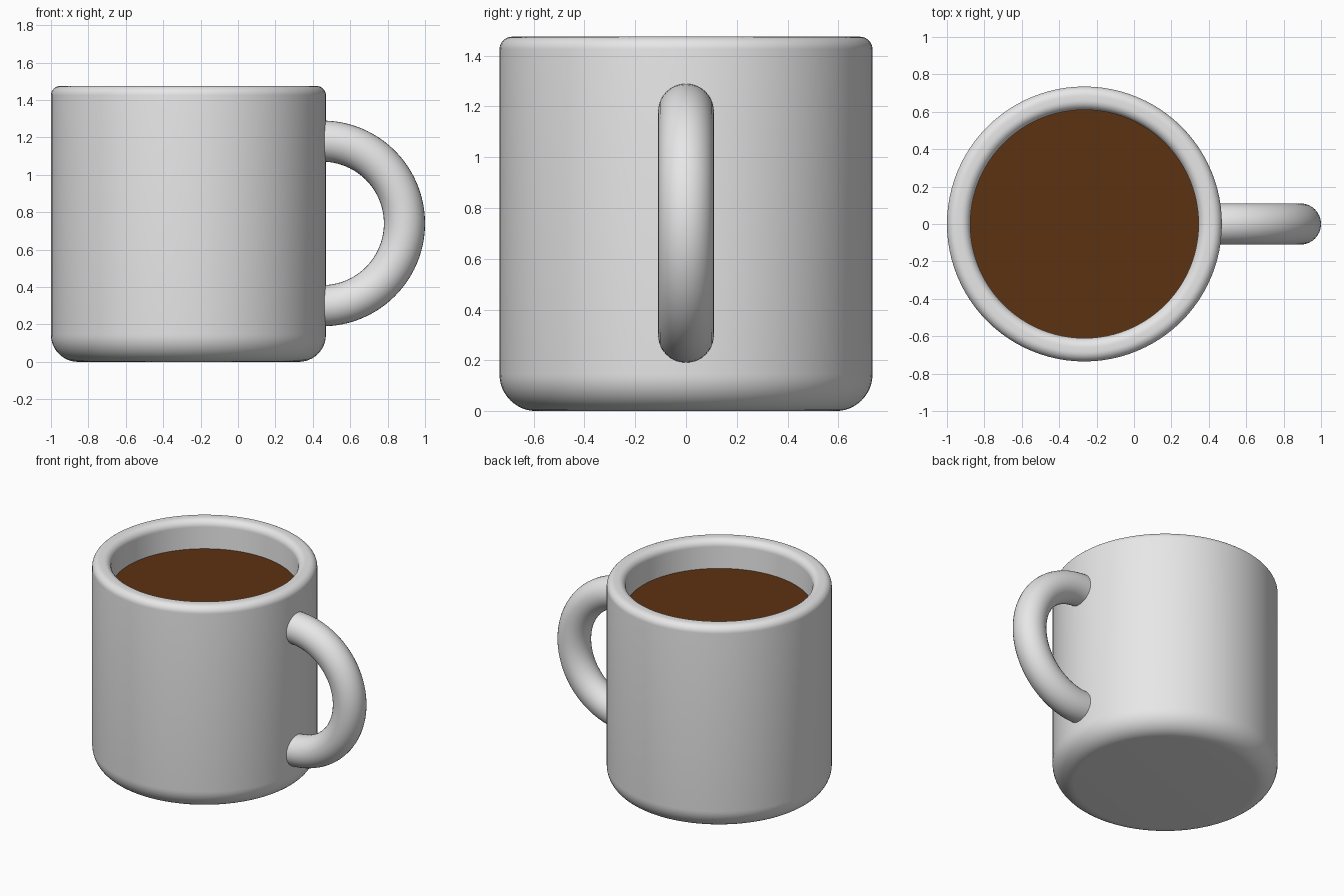
import bpy
import bmesh
from math import sin, cos, pi, radians
from mathutils import Matrix, Vector

cube = bpy.data.objects.get("Cube")
if cube:
    bpy.data.objects.remove(cube, do_unlink=True)

AXIS_X, RADIUS, HEIGHT = -0.265, 0.735, 1.475
INNER, FLOOR = 0.61, 0.13
SEGMENTS = 96


def material(name, rgb):
    mat = bpy.data.materials.new(name)
    mat.use_nodes = True
    mat.diffuse_color = (*rgb, 1)
    bsdf = next(n for n in mat.node_tree.nodes if n.type == 'BSDF_PRINCIPLED')
    bsdf.inputs["Base Color"].default_value = (*rgb, 1)
    return mat


def finish(name, bm, mat, location):
    bmesh.ops.remove_doubles(bm, verts=bm.verts, dist=1e-5)
    bmesh.ops.recalc_face_normals(bm, faces=bm.faces)
    mesh = bpy.data.meshes.new(name)
    bm.to_mesh(mesh)
    bm.free()
    mesh.materials.append(mat)
    obj = bpy.data.objects.new(name, mesh)
    obj.location = location
    bpy.context.collection.objects.link(obj)
    bpy.ops.object.select_all(action='DESELECT')
    obj.select_set(True)
    bpy.context.view_layer.objects.active = obj
    bpy.ops.object.shade_smooth_by_angle(angle=radians(35))
    return obj


def fillet(r, z, size, start, end, steps=8):
    """Arc points in the profile plane, angles in degrees."""
    angles = [radians(start + (end - start) * i / steps) for i in range(steps + 1)]
    return [(r + size * cos(a), z + size * sin(a)) for a in angles]


def sweep(bm, points, axis, angle, steps):
    verts = [bm.verts.new(p) for p in points]
    edges = [bm.edges.new(pair) for pair in zip(verts, verts[1:])]
    return bmesh.ops.spin(bm, geom=verts + edges, cent=(0, 0, 0), axis=axis,
                          angle=angle, steps=steps)


ceramic = material("grey ceramic", (0.8, 0.8, 0.8))
coffee = material("brown coffee", (0.108, 0.032, 0.006))

# Mug body: closed lathe profile with rounded base, lip and inner floor
BASE, LIP = 0.145, 0.05
profile = [(0, 0)]
profile += fillet(RADIUS - BASE, BASE, BASE, -90, 0, 12)
profile += fillet(RADIUS - LIP, HEIGHT - LIP, LIP, 0, 90)
profile += fillet(INNER + LIP, HEIGHT - LIP, LIP, 90, 180)
profile += fillet(INNER - LIP, FLOOR + LIP, LIP, 0, -90)
profile += [(0, FLOOR)]
bm = bmesh.new()
sweep(bm, [(r, 0, z) for r, z in profile], (0, 0, 1), 2 * pi, SEGMENTS)
finish("mug_body", bm, ceramic, (AXIS_X, 0, 0))

# Coffee surface
bm = bmesh.new()
bmesh.ops.create_circle(bm, cap_ends=True, segments=SEGMENTS, radius=INNER)
surface = finish("coffee_surface", bm, coffee, (AXIS_X, 0, 1.27))

# Handle: half ring whose straight ends run into the wall
RING, TUBE, SIDES = 0.44, 0.11, 32
bm = bmesh.new()
section = [(TUBE * cos(2 * pi * i / SIDES), TUBE * sin(2 * pi * i / SIDES))
           for i in range(SIDES + 1)]
sweep(bm, [(0, v, RING + u) for u, v in section], (0, 1, 0), pi, 48)
bmesh.ops.remove_doubles(bm, verts=bm.verts, dist=1e-5)
ends = [e for e in bm.edges if e.is_boundary]
extruded = bmesh.ops.extrude_edge_only(bm, edges=ends)["geom"]
bmesh.ops.translate(bm, vec=(-0.04, 0, 0),
                    verts=[g for g in extruded if isinstance(g, bmesh.types.BMVert)])
bmesh.ops.holes_fill(bm, edges=[e for e in bm.edges if e.is_boundary])
finish("handle", bm, ceramic, (0.45, 0, 0.74))
